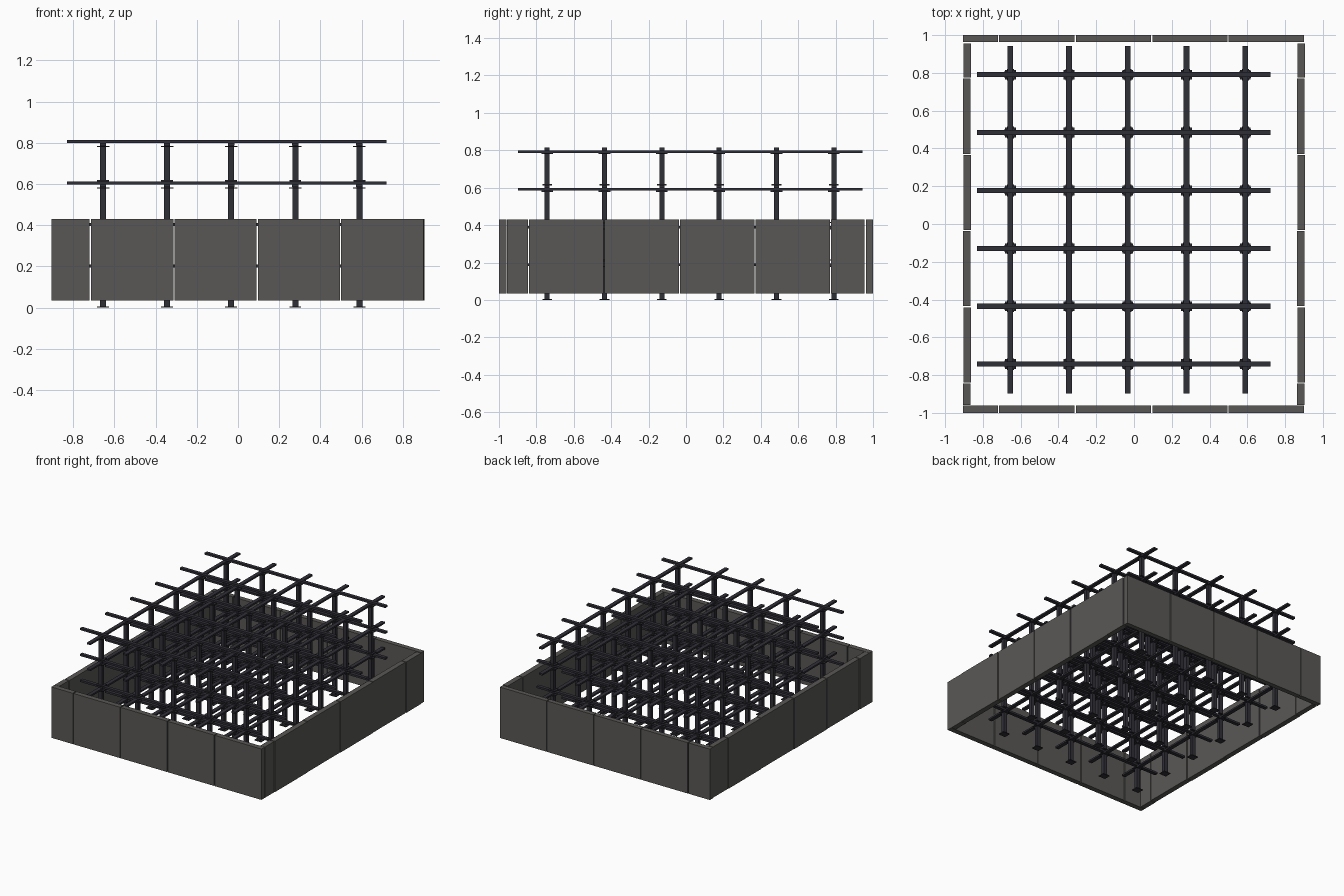
import bpy
import bmesh
from mathutils import Matrix, Vector

cube = bpy.data.objects.get("Cube")
if cube:
    bpy.data.objects.remove(cube, do_unlink=True)


def material(name, rgb):
    m = bpy.data.materials.new(name)
    m.use_nodes = True
    m.diffuse_color = (*rgb, 1)
    bsdf = next(n for n in m.node_tree.nodes if n.type == 'BSDF_PRINCIPLED')
    bsdf.inputs["Base Color"].default_value = (*rgb, 1)
    return m


concrete = material("grey concrete", (0.1, 0.097, 0.092))
steel = material("dark steel", (0.028, 0.028, 0.038))


def box(bm, x, y, z):
    """Add a box spanning the (low, high) pair of each axis."""
    pairs = (x, y, z)
    centre = Vector([(a + b) / 2 for a, b in pairs])
    size = [b - a for a, b in pairs]
    bmesh.ops.create_cube(bm, size=1,
                          matrix=Matrix.Translation(centre) @ Matrix.Diagonal((*size, 1)))


def around(c, width):
    return (c - width / 2, c + width / 2)


def finish(name, bm, mat):
    mesh = bpy.data.meshes.new(name)
    bm.to_mesh(mesh)
    bm.free()
    mesh.materials.append(mat)
    bpy.context.collection.objects.link(bpy.data.objects.new(name, mesh))


# Grid of the frame
columns_x = [-0.655 + 0.311 * i for i in range(5)]
columns_y = [-0.742 + 0.3065 * i for i in range(6)]
levels = [0.202 + 0.2015 * i for i in range(4)]

# Columns with base plates and crossed cap plates
columns, plates = bmesh.new(), bmesh.new()
for x in columns_x:
    for y in columns_y:
        box(columns, around(x, 0.029), around(y, 0.027), (0, levels[-1]))
        for base in [0.003] + [z + 0.011 for z in levels[:-1]]:
            box(plates, around(x, 0.058), around(y, 0.052), around(base, 0.006))
        for z in levels:
            for w, d in ((0.06, 0.037), (0.037, 0.062)):
                box(plates, around(x, w), around(y, d), around(z - 0.024, 0.006))
finish("columns", columns, steel)
finish("column_plates", plates, steel)

# Floor beams: long ones run front to back under the cross ones
long_beams, cross_beams = bmesh.new(), bmesh.new()
for z in levels:
    for x in columns_x:
        box(long_beams, around(x, 0.03), (-0.898, 0.943), around(z - 0.014, 0.013))
    for y in columns_y:
        box(cross_beams, (-0.83, 0.722), around(y, 0.027), around(z, 0.015))
finish("long_beams", long_beams, steel)
finish("cross_beams", cross_beams, steel)


# Perimeter wall panels with narrow joints
HEIGHT = (0.035, 0.43)
GAP = 0.003


def panels(name, cuts, place):
    bm = bmesh.new()
    for i, (a, b) in enumerate(zip(cuts, cuts[1:])):
        x, y = place((a + GAP, b - GAP), i)
        box(bm, x, y, HEIGHT)
    finish(name, bm, concrete)


across = [-0.908, -0.717, -0.311, 0.094, 0.498, 0.904]
along = [-0.961, -0.842, -0.438, -0.034, 0.368, 0.772, 0.958]
panels("front_wall", across, lambda s, i: (s, (-1, -0.96)))
panels("back_wall", across, lambda s, i: (s, (0.963, 1)))
panels("right_wall", along, lambda s, i: (around(-0.885 + 0.003 * (i % 2), 0.04), s))
panels("left_wall", along, lambda s, i: (around(0.882 + 0.003 * (i % 2), 0.04), s))
